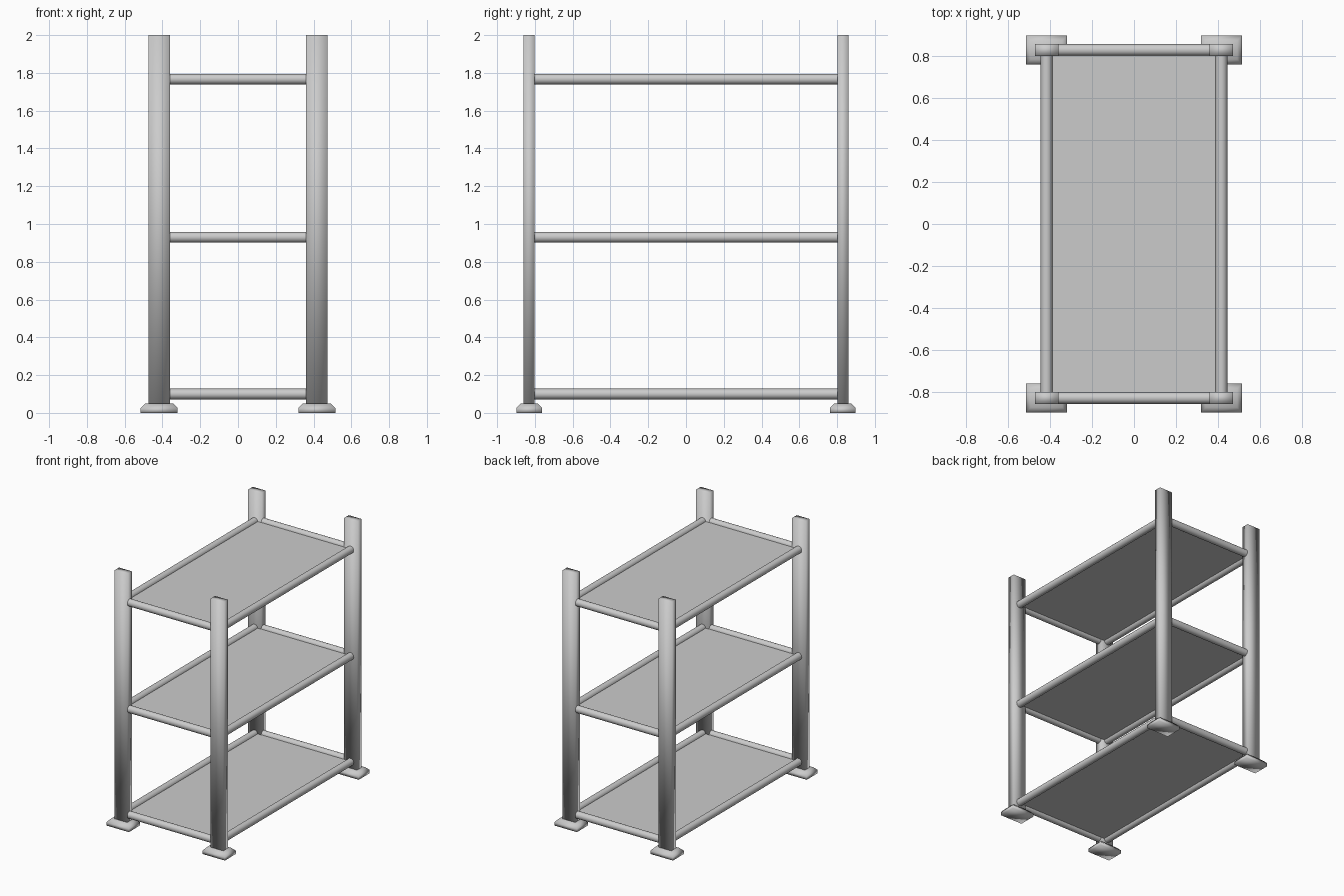
import bpy
import bmesh
from math import pi

cube = bpy.data.objects.get("Cube")
if cube:
    bpy.data.objects.remove(cube, do_unlink=True)


def make_material(name, rgb):
    mat = bpy.data.materials.new(name)
    mat.use_nodes = True
    color = (*rgb, 1)
    mat.diffuse_color = color
    mat.node_tree.nodes["Principled BSDF"].inputs["Base Color"].default_value = color
    return mat


GREY = make_material("light grey metal", (0.6, 0.6, 0.6))

POST_X, POST_Y = 0.417, 0.83
POST_W, POST_D = 0.112, 0.058
RAIL_R = 0.028
SHELF_LEVELS = {"lower": 0.1, "middle": 0.93, "upper": 1.767}


def finish(obj, smooth):
    obj.data.materials.append(GREY)
    for face in obj.data.polygons:
        face.use_smooth = smooth
    return obj


def box(name, center, size, smooth=False):
    bpy.ops.mesh.primitive_cube_add(size=1, location=center)
    obj = bpy.context.object
    obj.name = name
    obj.scale = size
    bpy.ops.object.transform_apply(location=False, rotation=False, scale=True)
    return finish(obj, smooth)


def foot(name, x, y):
    # Rectangular pad with a sloping upper rim
    bm = bmesh.new()
    rings = []
    for width, depth, z in ((0.196, 0.136, 0), (0.196, 0.136, 0.026), (0.15, 0.09, 0.05)):
        rings.append([bm.verts.new((sx * width / 2, sy * depth / 2, z))
                      for sx, sy in ((-1, -1), (1, -1), (1, 1), (-1, 1))])
    for low, high in zip(rings, rings[1:]):
        for i in range(4):
            j = (i + 1) % 4
            bm.faces.new((low[i], low[j], high[j], high[i]))
    bm.faces.new(rings[0][::-1])
    bm.faces.new(rings[-1])
    mesh = bpy.data.meshes.new(name)
    bm.to_mesh(mesh)
    bm.free()
    obj = bpy.data.objects.new(name, mesh)
    obj.location = (x, y, 0)
    bpy.context.collection.objects.link(obj)
    return finish(obj, True)


def rail(name, center, length, along_x):
    rotation = (0, pi / 2, 0) if along_x else (pi / 2, 0, 0)
    bpy.ops.mesh.primitive_cylinder_add(vertices=20, radius=RAIL_R, depth=length,
                                        location=center, rotation=rotation)
    obj = bpy.context.object
    obj.name = name
    obj.data.materials.append(GREY)
    bpy.ops.object.shade_smooth_by_angle()


# Corner posts and their feet
for side, sx in (("left", 1), ("right", -1)):
    for end, sy in (("front", -1), ("back", 1)):
        x, y = sx * POST_X, sy * POST_Y
        box(f"{end}_{side}_post", (x, y, 1.02), (POST_W, POST_D, 1.96), True)
        foot(f"{end}_{side}_foot", x, y)

# Shelves, each framed by four round rails
for level, z in SHELF_LEVELS.items():
    box(f"{level}_shelf", (0, 0, z), (2 * POST_X, 2 * POST_Y - 0.02, 0.008))
    for side, sx in (("left", 1), ("right", -1)):
        rail(f"{level}_{side}_rail", (sx * POST_X, 0, z), 2 * POST_Y - POST_D, False)
    for end, sy in (("front", -1), ("back", 1)):
        rail(f"{level}_{end}_rail", (0, sy * POST_Y, z), 2 * POST_X - POST_W, True)
